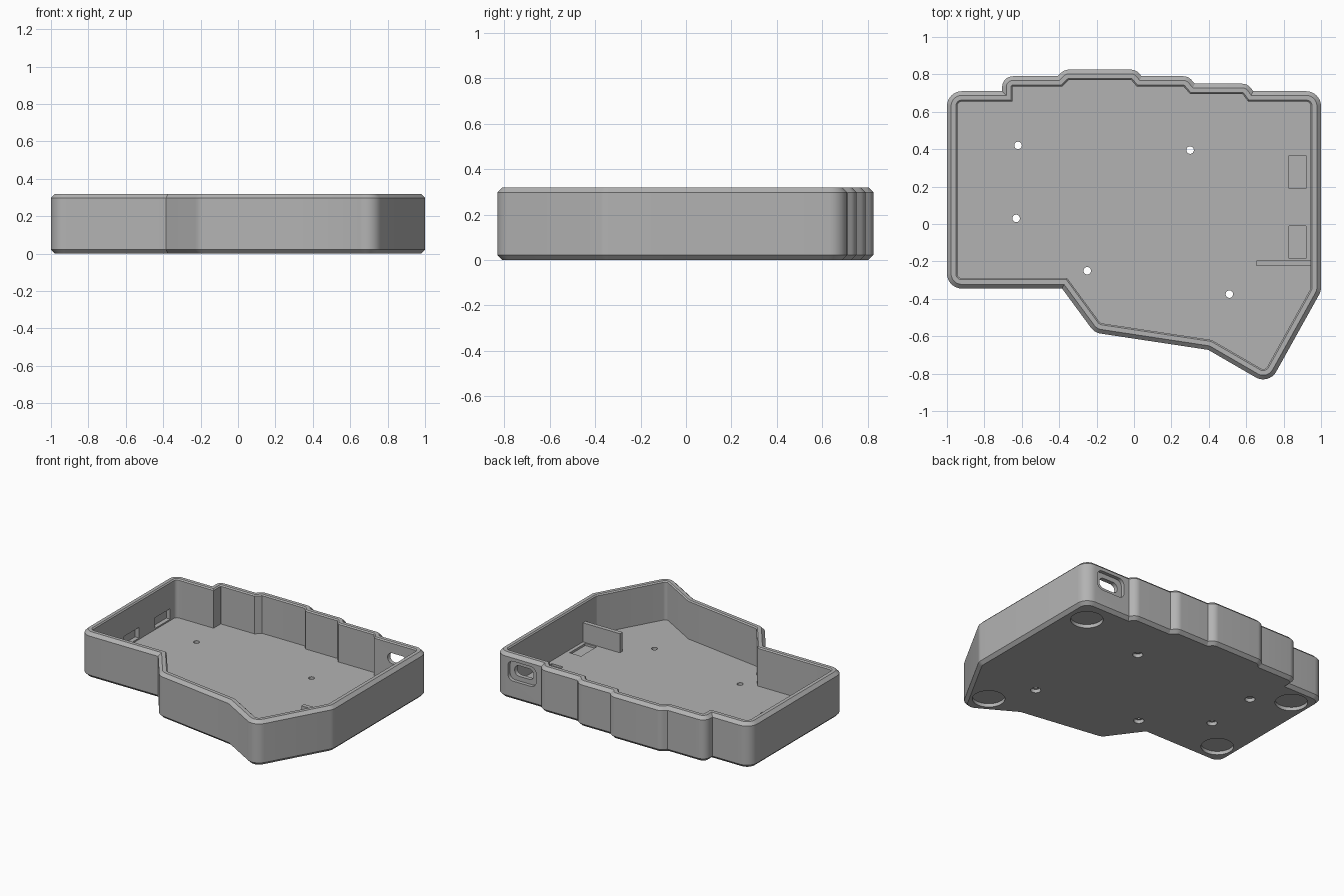
import bpy
import bmesh
import math
from mathutils import Vector

if "Cube" in bpy.data.objects:
    bpy.data.objects.remove(bpy.data.objects["Cube"], do_unlink=True)

HEIGHT, FLOOR, WALL, CHAMFER = 0.32, 0.045, 0.055, 0.022
SOFT, CRISP = 0.025, 0.003

grey = bpy.data.materials.new("case grey")
grey.use_nodes = True
grey.diffuse_color = (0.45, 0.45, 0.45, 1)
grey.node_tree.nodes["Principled BSDF"].inputs["Base Color"].default_value = (0.45, 0.45, 0.45, 1)

# Pocket outline, anticlockwise: x, y, corner radius
OUTLINE = [
    (-0.945, -0.29, SOFT), (-0.357, -0.29, SOFT), (-0.18, -0.53, SOFT),
    (0.415, -0.62, SOFT), (0.70, -0.785, SOFT), (0.945, -0.345, SOFT),
    (0.945, 0.655, SOFT), (0.61, 0.655, CRISP), (0.58, 0.695, CRISP),
    (0.30, 0.695, CRISP), (0.265, 0.735, CRISP), (0.015, 0.735, CRISP),
    (-0.015, 0.77, CRISP), (-0.35, 0.77, CRISP), (-0.385, 0.735, CRISP),
    (-0.65, 0.735, CRISP), (-0.65, 0.655, CRISP), (-0.945, 0.655, SOFT)]


def offset_outline(d, steps=8):
    """Outline grown by d; outer corners are rounded, inner corners stay sharp."""
    points = []
    for i, (x, y, radius) in enumerate(OUTLINE):
        here = Vector((x, y))
        u = (here - Vector(OUTLINE[i - 1][:2])).normalized()
        v = (Vector(OUTLINE[(i + 1) % len(OUTLINE)][:2]) - here).normalized()
        n1, n2 = Vector((u.y, -u.x)), Vector((v.y, -v.x))
        bisector = (n1 + n2) / (1 + n1.dot(n2))
        if u.cross(v) < 0:
            points.append(here + bisector * d)
            continue
        centre = here - bisector * radius
        a1 = math.atan2(n1.y, n1.x)
        turn = n1.angle(n2)
        for k in range(steps + 1):
            a = a1 + turn * k / steps
            points.append(centre + Vector((math.cos(a), math.sin(a))) * (radius + d))
    return points


def make_object(name, bm):
    bmesh.ops.recalc_face_normals(bm, faces=bm.faces)
    mesh = bpy.data.meshes.new(name)
    bm.to_mesh(mesh)
    bm.free()
    mesh.materials.append(grey)
    obj = bpy.data.objects.new(name, mesh)
    bpy.context.collection.objects.link(obj)
    return obj


def loft(name, rings):
    """Closed solid through matching rings of 3D points."""
    bm = bmesh.new()
    loops = [[bm.verts.new(p) for p in ring] for ring in rings]
    for lower, upper in zip(loops, loops[1:]):
        for j in range(len(lower)):
            k = (j + 1) % len(lower)
            bm.faces.new((lower[j], lower[k], upper[k], upper[j]))
    bm.faces.new(loops[0][::-1])
    bm.faces.new(loops[-1])
    return make_object(name, bm)


def box(name, low, high):
    bm = bmesh.new()
    bmesh.ops.create_cube(bm, size=1)
    for vert in bm.verts:
        vert.co = [(a + b) / 2 + c * (b - a) for a, b, c in zip(low, high, vert.co)]
    return make_object(name, bm)


def cylinder(name, x, y, radius, z0, z1, sides=32):
    circle = [(x + radius * math.cos(math.tau * k / sides),
               y + radius * math.sin(math.tau * k / sides)) for k in range(sides)]
    return loft(name, [[(*p, z) for p in circle] for z in (z0, z1)])


def rounded_slot(name, x, z, width, height, radius, y0, y1):
    ring = []
    for quarter, (sx, sz) in enumerate([(1, 1), (-1, 1), (-1, -1), (1, -1)]):
        for k in range(7):
            a = (quarter + k / 6) * math.pi / 2
            ring.append((x + sx * (width / 2 - radius) + radius * math.cos(a),
                         z + sz * (height / 2 - radius) + radius * math.sin(a)))
    return loft(name, [[(px, y, pz) for px, pz in ring] for y in (y0, y1)])


def cut(target, cutter):
    cutter.hide_render = True
    mod = target.modifiers.new("cut", "BOOLEAN")
    mod.operation, mod.solver, mod.object = "DIFFERENCE", "EXACT", cutter
    bpy.context.view_layer.objects.active = target
    bpy.ops.object.modifier_apply(modifier=mod.name)
    bpy.data.objects.remove(cutter, do_unlink=True)


# Tray: chamfered outer wall, flat rim, inner pocket and floor
sections = [(WALL - CHAMFER, 0), (WALL, CHAMFER), (WALL, HEIGHT - CHAMFER),
            (WALL - CHAMFER, HEIGHT), (0.008, HEIGHT), (0, HEIGHT - 0.008), (0, FLOOR)]
case = loft("case_tray", [[(p.x, p.y, z) for p in offset_outline(d)] for d, z in sections])

# Screw holes with counterbores underneath
for x, y in [(-0.62, 0.42), (0.30, 0.395), (-0.63, 0.03), (-0.25, -0.25), (0.51, -0.375)]:
    cut(case, cylinder("screw_hole", x, y, 0.02, -0.1, 0.1))
    cut(case, cylinder("screw_counterbore", x, y, 0.033, -0.1, 0.025))

# Round recesses for the feet
for x, y in [(0.84, 0.53), (0.67, -0.655), (-0.85, 0.56), (-0.85, -0.18)]:
    cut(case, cylinder("foot_recess", x, y, 0.105, -0.1, 0.025, 48))

# Shallow floor pockets beside the left wall
for y in (-0.185, 0.19):
    cut(case, box("floor_pocket", (0.83, y, 0.03), (0.92, y + 0.175, 0.1)))

# Notches low in the right wall
for y in (0.07, 0.42):
    cut(case, box("wall_notch", (-0.975, y, 0.055), (-0.9, y + 0.17, 0.13)))

# Cable port: wide outer recess and through slot in the back wall
cut(case, rounded_slot("port_recess", 0.79, 0.205, 0.22, 0.14, 0.04, 0.685, 0.8))
cut(case, rounded_slot("port_slot", 0.79, 0.205, 0.15, 0.075, 0.036, 0.6, 0.8))

# Support rib standing on the floor
rib = box("support_rib", (0.655, -0.225, FLOOR - 0.01), (0.95, -0.195, 0.18))

for obj in (case, rib):
    bpy.ops.object.select_all(action="DESELECT")
    obj.select_set(True)
    bpy.context.view_layer.objects.active = obj
    bpy.ops.object.shade_smooth_by_angle(angle=math.radians(30))
